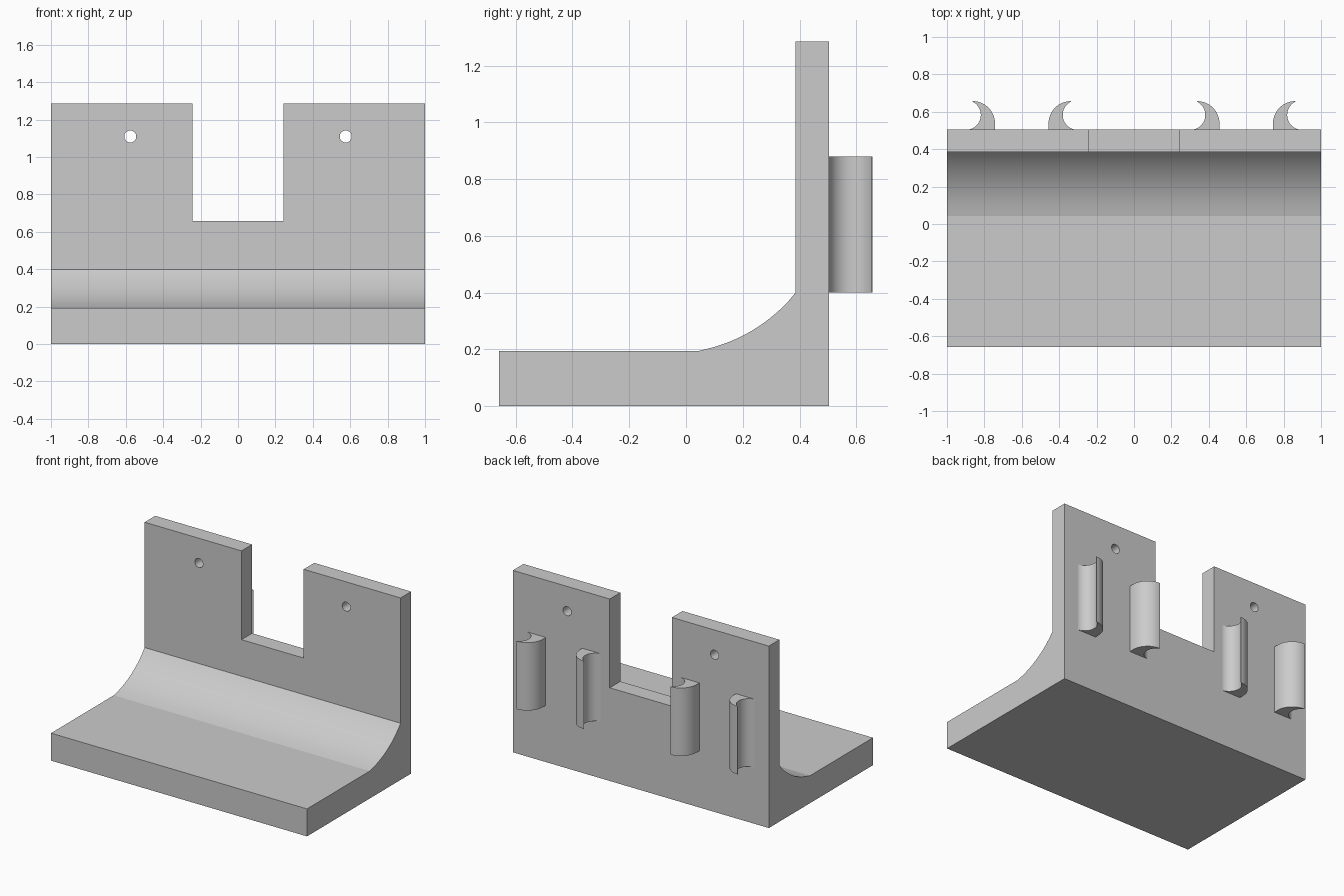
import bpy, bmesh
from math import radians, sin, cos
from mathutils import Matrix

if "Cube" in bpy.data.objects:
    bpy.data.objects.remove(bpy.data.objects["Cube"], do_unlink=True)

grey = bpy.data.materials.new("plain grey")
grey.use_nodes = True
grey.diffuse_color = (0.6, 0.6, 0.6, 1)
grey.node_tree.nodes["Principled BSDF"].inputs["Base Color"].default_value = (0.6, 0.6, 0.6, 1)


def add_object(name, bm):
    bmesh.ops.recalc_face_normals(bm, faces=bm.faces)
    mesh = bpy.data.meshes.new(name)
    bm.to_mesh(mesh)
    bm.free()
    mesh.materials.append(grey)
    obj = bpy.data.objects.new(name, mesh)
    bpy.context.collection.objects.link(obj)
    return obj


def extrude_profile(name, points, offset):
    bm = bmesh.new()
    face = bm.faces.new([bm.verts.new(p) for p in points])
    side = bmesh.ops.extrude_face_region(bm, geom=[face])["geom"]
    moved = [v for v in side if isinstance(v, bmesh.types.BMVert)]
    bmesh.ops.translate(bm, verts=moved, vec=offset)
    return add_object(name, bm)


def activate(obj):
    bpy.ops.object.select_all(action='DESELECT')
    obj.select_set(True)
    bpy.context.view_layer.objects.active = obj


def smooth(obj, degrees):
    activate(obj)
    bpy.ops.object.shade_smooth_by_angle(angle=radians(degrees))


def cut(obj, cutter):
    cutter.hide_render = True
    mod = obj.modifiers.new("cut", 'BOOLEAN')
    mod.operation = 'DIFFERENCE'
    mod.solver = 'EXACT'
    mod.object = cutter
    activate(obj)
    bpy.ops.object.modifier_apply(modifier=mod.name)
    bpy.data.objects.remove(cutter, do_unlink=True)


def arc(cx, cy, radius, start, end, steps):
    angles = [radians(start + (end - start) * i / steps) for i in range(steps + 1)]
    return [(cx + radius * cos(a), cy + radius * sin(a)) for a in angles]


# Shelf and back wall, joined by a curved fillet
BACK, WALL, TOP = 0.504, 0.386, 1.285
fillet = arc(-0.06, 0.759, 0.573, -80, -39, 12)
fillet[0], fillet[-1] = (0.042, 0.194), (WALL, 0.40)
profile = [(BACK, 0), (-0.658, 0), (-0.658, 0.194)] + fillet + [(WALL, TOP), (BACK, TOP)]
bracket = extrude_profile("shelf_and_back_wall", [(-1, y, z) for y, z in profile], (2, 0, 0))

# Open notch in the wall
notch = [(-0.243, 0.2, 0.658), (0.243, 0.2, 0.658), (0.243, 0.2, 1.5), (-0.243, 0.2, 1.5)]
cut(bracket, extrude_profile("notch_cutter", notch, (0, 0.5, 0)))

# Screw holes
for x in (-0.576, 0.576):
    bm = bmesh.new()
    place = Matrix.Translation((x, BACK, 1.11)) @ Matrix.Rotation(radians(90), 4, 'X')
    bmesh.ops.create_cone(bm, cap_ends=True, segments=48, radius1=0.032,
                          radius2=0.032, depth=0.6, matrix=place)
    cut(bracket, add_object("hole_cutter", bm))
smooth(bracket, 8)

# Curved cable hooks on the back, mirrored across the middle
outer = arc(0.337, 0.537, 0.12, 0, 90, 16)
inner = arc(0.301, 0.583, 0.08, 63, -78, 20)
hook = [(0.457, BACK)] + outer + inner + [(0.312, BACK)]
for side, sign in (("left", 1), ("right", -1)):
    for name, shift in (("inner", 0), ("outer", -1.2)):
        x_sign = sign if name == "inner" else -sign
        points = [(x_sign * (x + shift), y, 0.4) for x, y in hook]
        smooth(extrude_profile(f"{side}_{name}_hook", points, (0, 0, 0.48)), 30)
